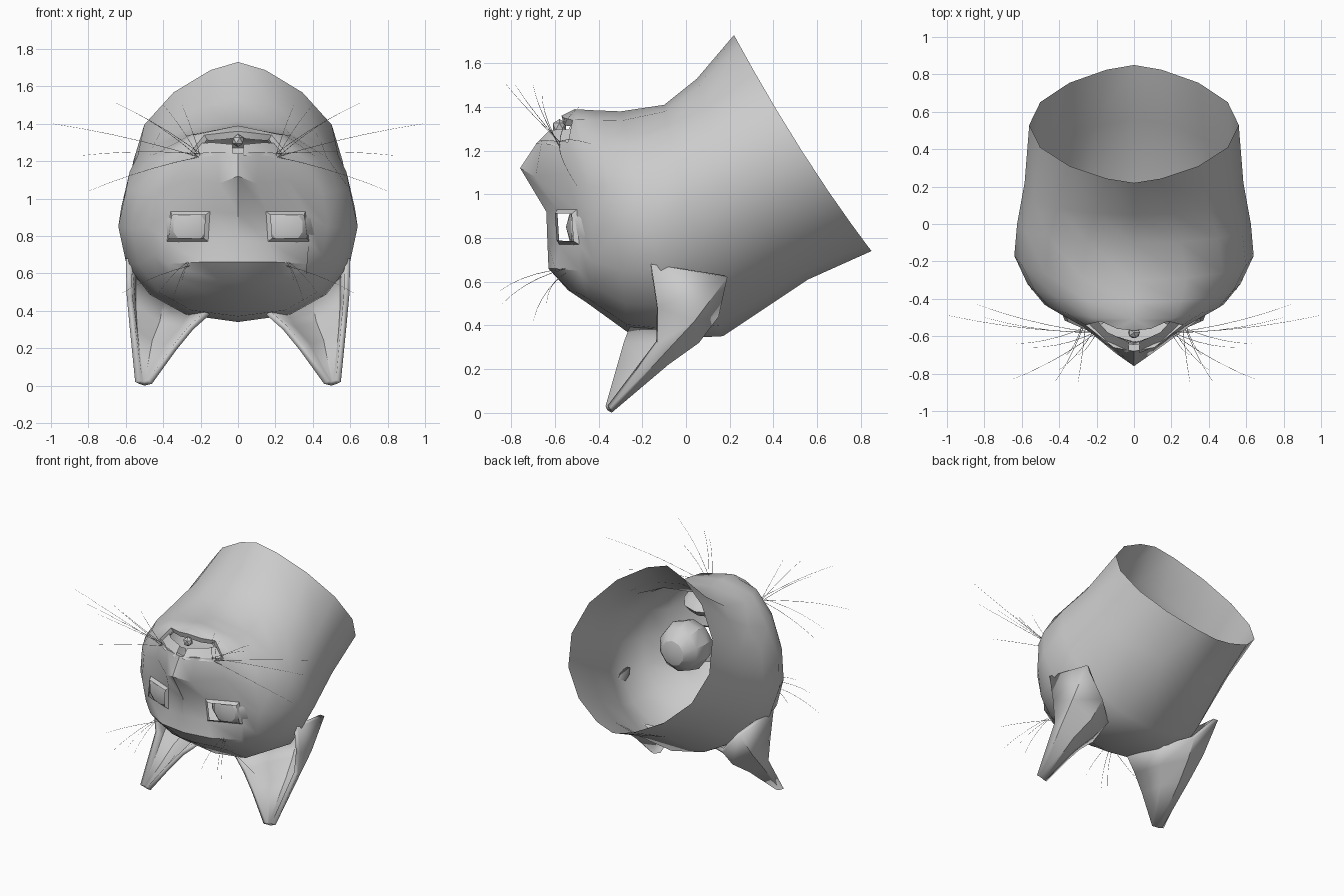
import bpy
import bmesh
from math import sin, cos, pi
from mathutils import Matrix, Vector

old = bpy.data.objects.get("Cube")
if old:
    bpy.data.objects.remove(old, do_unlink=True)

grey = bpy.data.materials.new("plain grey")
grey.use_nodes = True
grey.diffuse_color = (0.6, 0.6, 0.6, 1)
grey.node_tree.nodes["Principled BSDF"].inputs["Base Color"].default_value = (0.6, 0.6, 0.6, 1)


def finish(name, bm, angle=30):
    """Turn a bmesh into a named, shaded object."""
    mesh = bpy.data.meshes.new(name)
    bm.to_mesh(mesh)
    bm.free()
    mesh.materials.append(grey)
    obj = bpy.data.objects.new(name, mesh)
    bpy.context.collection.objects.link(obj)
    bpy.ops.object.select_all(action="DESELECT")
    obj.select_set(True)
    bpy.context.view_layer.objects.active = obj
    bpy.ops.object.shade_smooth_by_angle(angle=angle * pi / 180)
    return obj


def grid(bm, rows, side=1):
    """Bridge rows of points with quads and return them; side -1 mirrors in x."""
    verts = [[bm.verts.new((x * side, y, z)) for x, y, z in row] for row in rows]
    cells = {}
    for i in range(len(rows) - 1):
        for j in range(len(rows[0]) - 1):
            quad = [verts[i][j], verts[i][j + 1], verts[i + 1][j + 1], verts[i + 1][j]]
            cells[i, j] = bm.faces.new(quad[::side])
    return cells


# Head rings, neck to cheeks: throat (y, z), side (y, z), nape (y, z), half width, pointedness
RINGS = [
    ((.22, 1.73), (.53, 1.2), (.85, .74), .56, 1.4),
    ((.05, 1.53), (.22, 1.05), (.56, .61), .585, 1.1),
    ((-.1, 1.41), (0, .95), (.17, .35), .625, .95),
    ((-.3, 1.38), (-.17, .85), (-.02, .34), .64, .87),
    ((-.42, 1.385), (-.32, .84), (-.27, .37), .57, .85),
    ((-.51, 1.39), (-.43, .85), (-.45, .5), .48, .8),
]
STEPS = 8


def half_ring(top, side, low, width, power):
    top, side, low = Vector(top), Vector(side), Vector(low)
    points = []
    for k in range(STEPS + 1):
        a = pi * k / STEPS
        c = cos(a)
        y, z = side + c * (top - low) / 2 + c * c * ((top + low) / 2 - side)
        points.append((width * sin(a) ** power if 0 < k < STEPS else 0, y, z))
    return points


# Face rows, chin to brow: centre line, beside the nose, cheek
FACE = [
    ((0, -.57, 1.36), (.09, -.56, 1.35), (.18, -.52, 1.34)),
    ((0, -.68, 1.24), (.11, -.66, 1.25), (.26, -.54, 1.24)),
    ((0, -.76, 1.12), (.1, -.69, 1.08), (.27, -.55, 1.1)),
    ((0, -.64, .92), (.15, -.59, .93), (.36, -.5, .93)),
    ((0, -.635, .78), (.16, -.58, .77), (.38, -.49, .77)),
    ((0, -.63, .66), (.2, -.6, .66), (.37, -.49, .65)),
    ((0, -.54, .56), (.1, -.53, .56), (.17, -.5, .55)),
]

# Head shell, open at the neck
bm = bmesh.new()
eyes, mouth = [], []
rings = [half_ring(*r) for r in RINGS]
edge = rings[-1]
rows = [[edge[0]] * 4]
rows += [list(row) + [edge[i + 1]] for i, row in enumerate(FACE)]
rows += [[edge[-1]] * 4]
for side in (1, -1):
    grid(bm, rings, side)
    cells = grid(bm, rows, side)
    eyes.append(cells[4, 1])
    mouth += [cells[1, 0], cells[1, 1]]
bm.normal_update()
# Eye sockets are inset and left open
bmesh.ops.inset_individual(bm, faces=eyes, thickness=.025, depth=-.02)
bmesh.ops.delete(bm, geom=eyes, context="FACES_ONLY")
bmesh.ops.remove_doubles(bm, verts=bm.verts, dist=.0005)
bmesh.ops.dissolve_degenerate(bm, edges=bm.edges, dist=.0005)
bmesh.ops.recalc_face_normals(bm, faces=bm.faces)
# Mouth opening leads into the pouch behind it
mouth = [f for f in mouth if f.is_valid]
bmesh.ops.inset_region(bm, faces=mouth, thickness=.02, depth=-.03)
bmesh.ops.delete(bm, geom=mouth, context="FACES")
finish("head", bm, 35)

# Mouth pouch, a bowl open to the front
bm = bmesh.new()
bmesh.ops.create_uvsphere(bm, u_segments=12, v_segments=6, radius=1)
front = [v for v in bm.verts if v.co.y < -.6]
bmesh.ops.delete(bm, geom=front, context="VERTS")
bmesh.ops.scale(bm, verts=bm.verts, vec=(.22, .3, .09))
bmesh.ops.translate(bm, verts=bm.verts, vec=(0, -.4, 1.27))
finish("mouth_pouch", bm, 40)

# Ear cup sections, base to tip, running from inner front round the back to outer front
EAR = [
    ((.15, -.25, .38), (.24, .02, .38), (.4, .15, .44), (.57, .19, .62), (.6, -.16, .68)),
    ((.24, -.28, .3), (.29, -.08, .29), (.42, .06, .32), (.57, .04, .42), (.595, -.13, .48)),
    ((.33, -.31, .19), (.37, -.16, .2), (.46, -.08, .22), (.56, -.09, .28), (.58, -.13, .32)),
    ((.46, -.36, .01), (.48, -.35, .005), (.5, -.34, 0), (.53, -.34, .01), (.55, -.35, .02)),
]
# Lip flap beside the mouth
LIP = [
    ((.03, -.63, 1.29), (.14, -.58, 1.3), (.26, -.45, 1.29)),
    ((.03, -.69, 1.23), (.15, -.64, 1.23), (.27, -.53, 1.21)),
]

for side, word in ((1, "left"), (-1, "right")):
    bm = bmesh.new()
    grid(bm, EAR, side)
    ear = finish(word + "_ear", bm)
    shell = ear.modifiers.new("thickness", "SOLIDIFY")
    shell.thickness = .03
    shell.offset = -1

    bm = bmesh.new()
    grid(bm, LIP, side)
    finish(word + "_lip", bm)

    # Eyeball with its pole facing forward
    bm = bmesh.new()
    bmesh.ops.create_uvsphere(bm, u_segments=10, v_segments=6, radius=.18)
    bmesh.ops.rotate(bm, verts=bm.verts, matrix=Matrix.Rotation(pi / 2, 3, "X"))
    bmesh.ops.translate(bm, verts=bm.verts, vec=(side * .26, -.37, .85))
    finish(word + "_eyeball", bm)

# Small lower teeth showing in the mouth
bm = bmesh.new()
bmesh.ops.create_icosphere(bm, subdivisions=1, radius=.035)
bmesh.ops.translate(bm, verts=bm.verts, vec=(0, -.58, 1.31))
finish("lower_teeth", bm)

# Whisker tips on the muzzle and above the eyes
MUZZLE_TIPS = [(.99, -.49, 1.4), (.84, -.43, 1.23), (.8, -.5, 1.04), (.65, -.83, 1.51),
               (.55, -.66, 1.46), (.4, -.78, 1.5), (.3, -.7, 1.5)]
BROW_TIPS = [(.63, -.64, .49), (.42, -.84, .5), (.36, -.7, .42), (.3, -.85, .56)]


def whisker(name, root, tip):
    root, tip = Vector(root), Vector(tip)
    curve = bpy.data.curves.new(name, "CURVE")
    curve.dimensions = "3D"
    curve.bevel_depth = .0015
    curve.bevel_resolution = 0
    curve.resolution_u = 3
    line = curve.splines.new("NURBS")
    line.points.add(2)
    line.use_endpoint_u = True
    line.order_u = 3
    middle = (root + tip) / 2 + Vector((0, -.04, .03))
    for point, place, size in zip(line.points, (root, middle, tip), (1, .8, .3)):
        point.co = (*place, 1)
        point.radius = size
    curve.materials.append(grey)
    bpy.context.collection.objects.link(bpy.data.objects.new(name, curve))


for side, word in ((1, "left"), (-1, "right")):
    for kind, root, tips in (("muzzle", (.2, -.58, 1.22), MUZZLE_TIPS),
                             ("brow", (.26, -.55, .64), BROW_TIPS)):
        for i, (x, y, z) in enumerate(tips):
            start = (side * (root[0] + .01 * (i % 3)), root[1], root[2] + .02 * (i % 2))
            whisker(f"{word}_{kind}_whisker_{i + 1}", start, (side * x, y, z))
